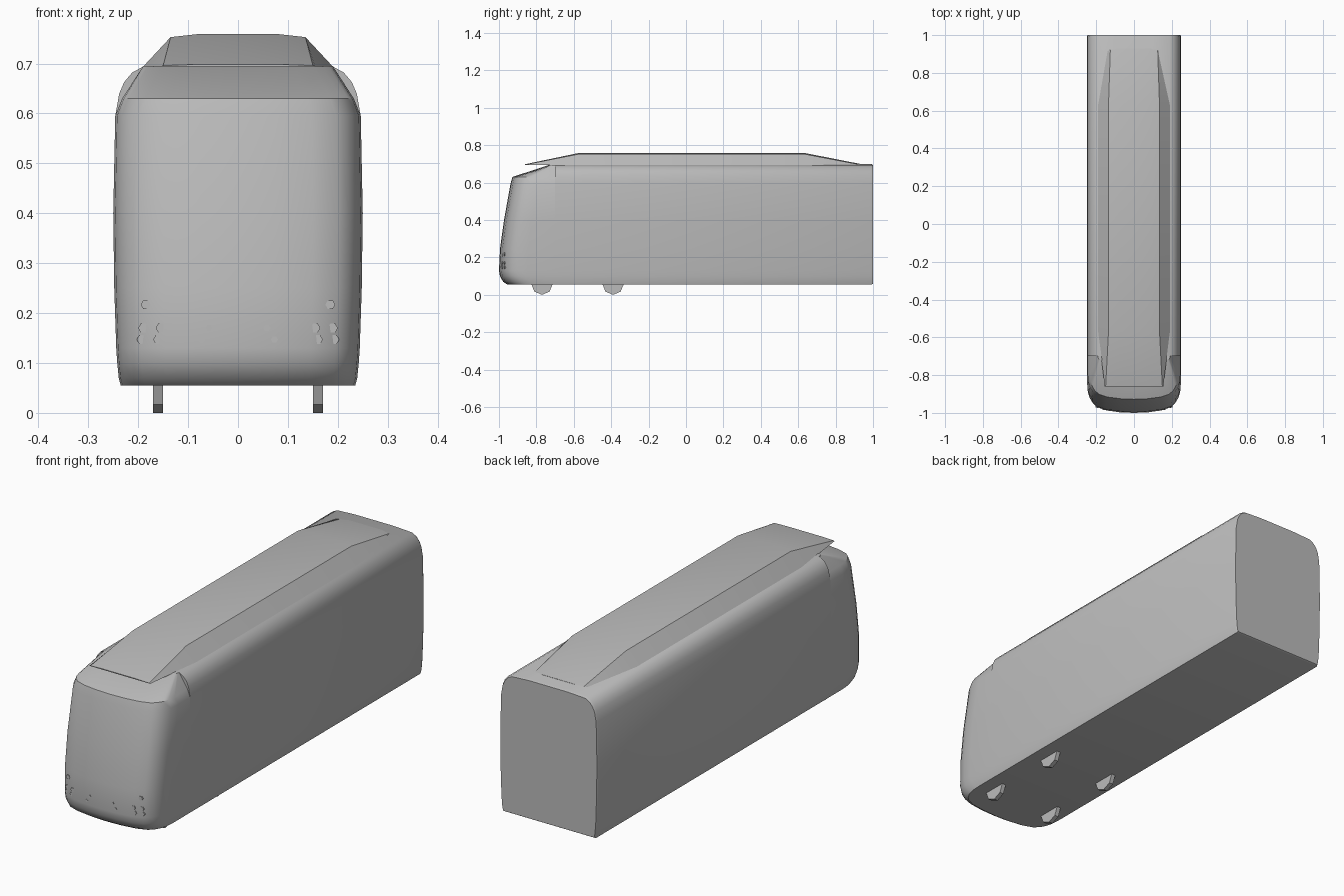
import bpy, bmesh, math
from mathutils import Matrix

cube = bpy.data.objects.get("Cube")
if cube:
    bpy.data.objects.remove(cube, do_unlink=True)

grey = bpy.data.materials.new("body grey")
grey.use_nodes = True
GREY = (0.5, 0.5, 0.5, 1)
grey.diffuse_color = GREY
grey.node_tree.nodes["Principled BSDF"].inputs["Base Color"].default_value = GREY


def finish(name, bm, angle):
    bmesh.ops.recalc_face_normals(bm, faces=bm.faces)
    mesh = bpy.data.meshes.new(name)
    bm.to_mesh(mesh)
    bm.free()
    mesh.materials.append(grey)
    obj = bpy.data.objects.new(name, mesh)
    bpy.context.collection.objects.link(obj)
    bpy.ops.object.select_all(action="DESELECT")
    obj.select_set(True)
    bpy.context.view_layer.objects.active = obj
    bpy.ops.object.shade_smooth_by_angle(angle=math.radians(angle))
    return obj


def loft(name, rings, angle=35):
    """Skin closed rings of equal length and cap both ends."""
    bm = bmesh.new()
    loops = [[bm.verts.new(p) for p in ring] for ring in rings]
    n = len(loops[0])
    for a, b in zip(loops, loops[1:]):
        for i in range(n):
            j = (i + 1) % n
            bm.faces.new((a[i], a[j], b[j], b[i]))
    bm.faces.new(loops[0])
    bm.faces.new(loops[-1])
    return finish(name, bm, angle)


def mirrored(half):
    """Continue a half outline with its mirror image in x."""
    return half + [(-x, *rest) for x, *rest in reversed(half) if x]


# Side wall shared by body and nose: height, half width, nose front
WALL = [(0.055, 0.235, -0.955), (0.07, 0.239, -0.978), (0.10, 0.242, -0.995),
        (0.13, 0.244, -1.0), (0.25, 0.248, -0.994), (0.40, 0.25, -0.973),
        (0.595, 0.246, -0.938)]

# Long body with rounded shoulders and a small bevel at the back
SHOULDER = [(0.238, 0.64), (0.228, 0.663), (0.212, 0.682), (0.19, 0.694), (0.1, 0.699)]
section = mirrored([(w, z) for z, w, f in WALL] + SHOULDER)


def body_ring(y, inset=0.0):
    s = 1 - inset
    return [(x * s, y, 0.38 + (z - 0.38) * s) for x, z in section]


loft("body", [body_ring(-0.70), body_ring(0.992), body_ring(1.0, 0.015)])

# Nose: stacked rounded plans, the last two making the sloping brow
PLAN = [(1, 0.15), (0.985, 0.105), (0.95, 0.075), (0.89, 0.05), (0.8, 0.03),
        (0.6, 0.013), (0.3, 0.003), (0, 0)]


def nose_ring(z, w, front, depth=1.0):
    half = [(w, -0.70, z)]
    half += [(w * u, min(front + v * depth, -0.701), z) for u, v in PLAN]
    return mirrored(half)


levels = [nose_ring(*row) for row in WALL]
levels.append(nose_ring(0.63, 0.232, -0.928, 0.9))
levels.append(nose_ring(0.695, 0.19, -0.73, 0.15))
loft("nose", levels, 30)

# Roof pod: wedge at each end, sloping sides
POD = [(-0.86, 0.155, 0.150, 0.698), (-0.57, 0.19, 0.135, 0.759),
       (0.63, 0.19, 0.135, 0.759), (0.93, 0.14, 0.125, 0.70)]
loft("roof_pod", [[(x, y, z) for x, z in mirrored(
    [(base, 0.694), (top, max(zt - 0.006, 0.696)), (top * 0.6, zt)])]
    for y, base, top, zt in POD], 25)


def drum(name, axis, sides, radius, depth, place, turn=0.0):
    bm = bmesh.new()
    bmesh.ops.create_cone(bm, cap_ends=True, segments=sides, radius1=radius,
                          radius2=radius, depth=depth)
    bm.transform(Matrix.Translation(place) @ Matrix.Rotation(math.pi / 2, 4, axis)
                 @ Matrix.Rotation(turn, 4, "Z"))
    return finish(name, bm, 20)


# Wheels
for side, x in (("left", 0.16), ("right", -0.16)):
    for end, y in (("front", -0.77), ("rear", -0.39)):
        drum(f"{end}_{side}_wheel", "Y", 8, 0.057, 0.02, (x, y, 0.057))


# Small hexagonal lamps set into the front
def front_at(x):
    u = x / 0.245
    for (u1, v1), (u0, v0) in zip(PLAN, PLAN[1:]):
        if u0 <= u <= u1:
            return -0.999 + v0 + (v1 - v0) * (u - u0) / (u1 - u0)


LAMPS = [(0.193, 0.147), (0.16, 0.147), (0.19, 0.17), (0.155, 0.17),
         (0.185, 0.217), (0.073, 0.147), (0.058, 0.17)]
for i, (x, z) in enumerate(LAMPS):
    for side, s in (("left", 1), ("right", -1)):
        drum(f"{side}_lamp_{i + 1}", "X", 6, 0.010 if x > 0.1 else 0.007, 0.008,
             (s * x, front_at(x) + 0.003, z), math.pi / 2)
